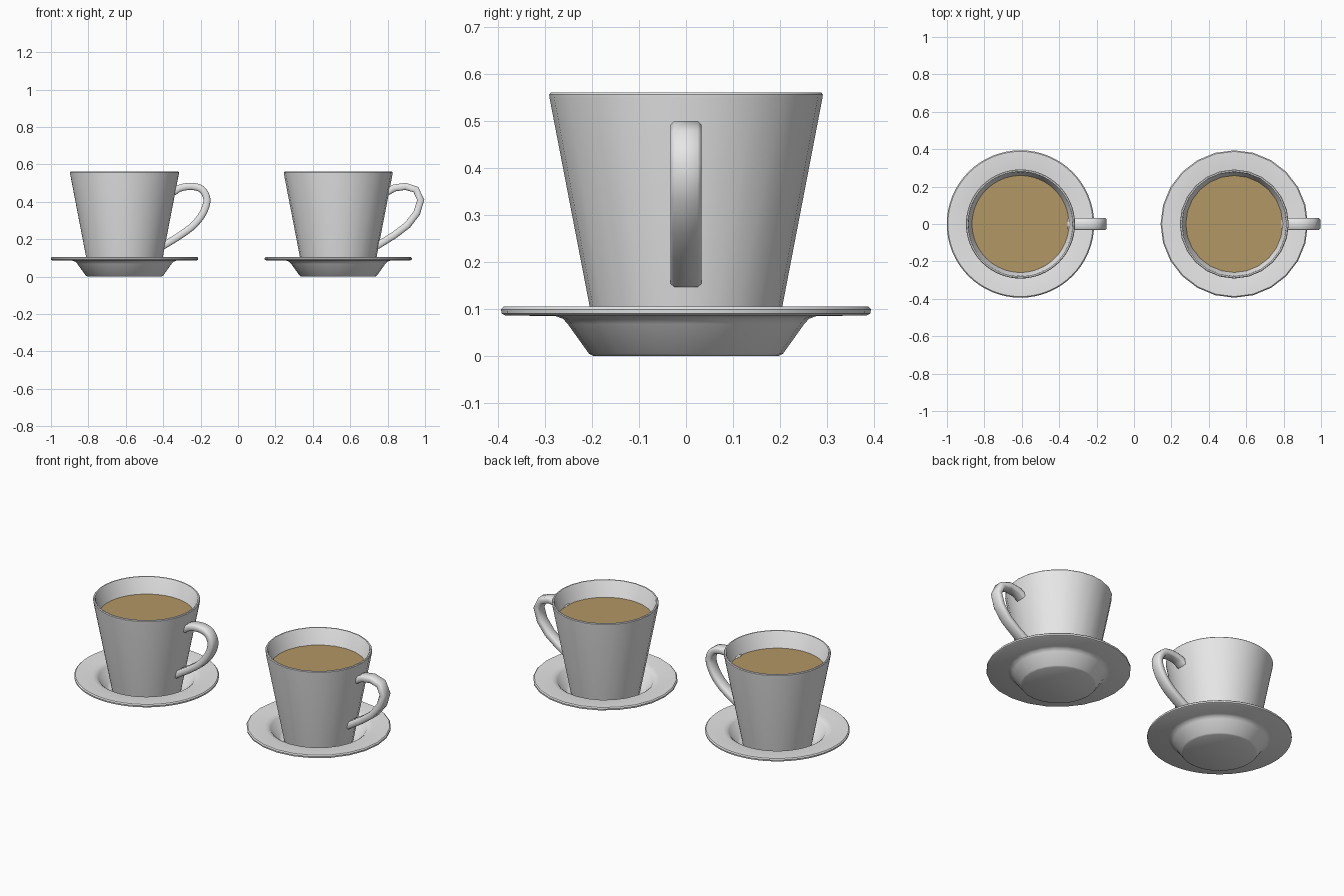
import bpy, bmesh
from math import cos, sin, pi, radians
from mathutils import Vector

cube = bpy.data.objects.get("Cube")
if cube:
    bpy.data.objects.remove(cube, do_unlink=True)


def material(name, colour):
    m = bpy.data.materials.new(name)
    m.use_nodes = True
    m.diffuse_color = (*colour, 1)
    m.node_tree.nodes["Principled BSDF"].inputs["Base Color"].default_value = (*colour, 1)
    return m


CHINA = material("white china", (0.8, 0.8, 0.8))
COFFEE = material("milky coffee", (0.45, 0.31, 0.13))


def finish(name, bm, mat, x, angle=40):
    bmesh.ops.recalc_face_normals(bm, faces=bm.faces)
    mesh = bpy.data.meshes.new(name)
    bm.to_mesh(mesh)
    bm.free()
    mesh.materials.append(mat)
    ob = bpy.data.objects.new(name, mesh)
    ob.location.x = x
    bpy.context.collection.objects.link(ob)
    bpy.ops.object.select_all(action="DESELECT")
    ob.select_set(True)
    bpy.context.view_layer.objects.active = ob
    bpy.ops.object.shade_smooth_by_angle(angle=radians(angle))
    return ob


def skin(bm, rings):
    """Join successive closed rings with quads and cap both ends."""
    rings = [[bm.verts.new(p) for p in ring] for ring in rings]
    for a, b in zip(rings, rings[1:]):
        for i in range(len(a)):
            j = (i + 1) % len(a)
            bm.faces.new((a[i], a[j], b[j], b[i]))
    bm.faces.new(rings[0])
    bm.faces.new(rings[-1])


def lathe(name, profile, sides, mat, x):
    bm = bmesh.new()
    turns = [2 * pi * i / sides for i in range(sides)]
    skin(bm, [[(r * cos(t), r * sin(t), z) for t in turns] for r, z in profile])
    return finish(name, bm, mat, x)


def spline(points, steps):
    """Smooth path through the points."""
    p = [Vector(q) for q in points]
    p = [2 * p[0] - p[1]] + p + [2 * p[-1] - p[-2]]
    path = []
    for a, b, c, d in zip(p, p[1:], p[2:], p[3:]):
        for k in range(steps):
            t = k / steps
            path.append(0.5 * (2 * b + (c - a) * t + (2 * a - 5 * b + 4 * c - d) * t ** 2
                               + (3 * b - a - 3 * c + d) * t ** 3))
    return path + [p[-2]]


def handle(name, points, steps, x):
    path = spline(points, steps)
    # rounded strap section: (across the strap, through its thickness)
    w, h, c = 0.033, 0.019, 0.008
    section = [(w, h - c), (w - c, h), (c - w, h), (-w, h - c),
               (-w, c - h), (c - w, -h), (w - c, -h), (w, c - h)]
    rings = []
    for i, p in enumerate(path):
        d = (path[min(i + 1, len(path) - 1)] - path[max(i - 1, 0)]).normalized()
        n = Vector((-d.z, 0, d.x))
        rings.append([p + n * v + Vector((0, u, 0)) for u, v in section])
    bm = bmesh.new()
    skin(bm, rings)
    return finish(name, bm, CHINA, x, 60)


# Profiles as (radius, height)
SAUCER = [(0.198, 0), (0.207, 0.005), (0.252, 0.068), (0.262, 0.079), (0.278, 0.085),
          (0.385, 0.086), (0.393, 0.09), (0.394, 0.099), (0.388, 0.105), (0.295, 0.102),
          (0.275, 0.098), (0.262, 0.088), (0.215, 0.026), (0.2, 0.02)]
CUP = [(0.182, 0.021), (0.19, 0.026), (0.291, 0.551), (0.2915, 0.557), (0.288, 0.561),
       (0.281, 0.561), (0.277, 0.556), (0.175, 0.045), (0.165, 0.04)]
HANDLE = [(0.262, 0, 0.452), (0.3, 0, 0.474), (0.36, 0, 0.482), (0.415, 0, 0.465),
          (0.441, 0, 0.41), (0.42, 0, 0.34), (0.37, 0, 0.275), (0.3, 0, 0.222), (0.205, 0, 0.163)]

# The first cup is finely turned, the second coarser
for side, x, sides, steps in (("right", -0.607, 64, 4), ("left", 0.536, 24, 1)):
    lathe(side + "_saucer", SAUCER, sides, CHINA, x)
    lathe(side + "_cup", CUP, sides, CHINA, x)
    handle(side + "_handle", HANDLE, steps, x)
    # Coffee surface just meeting the inner wall
    bm = bmesh.new()
    bmesh.ops.create_circle(bm, cap_ends=True, segments=sides, radius=0.2595)
    ob = finish(side + "_coffee", bm, COFFEE, x)
    ob.location.z = 0.466
    ob.data.flip_normals() if ob.data.polygons[0].normal.z < 0 else None
